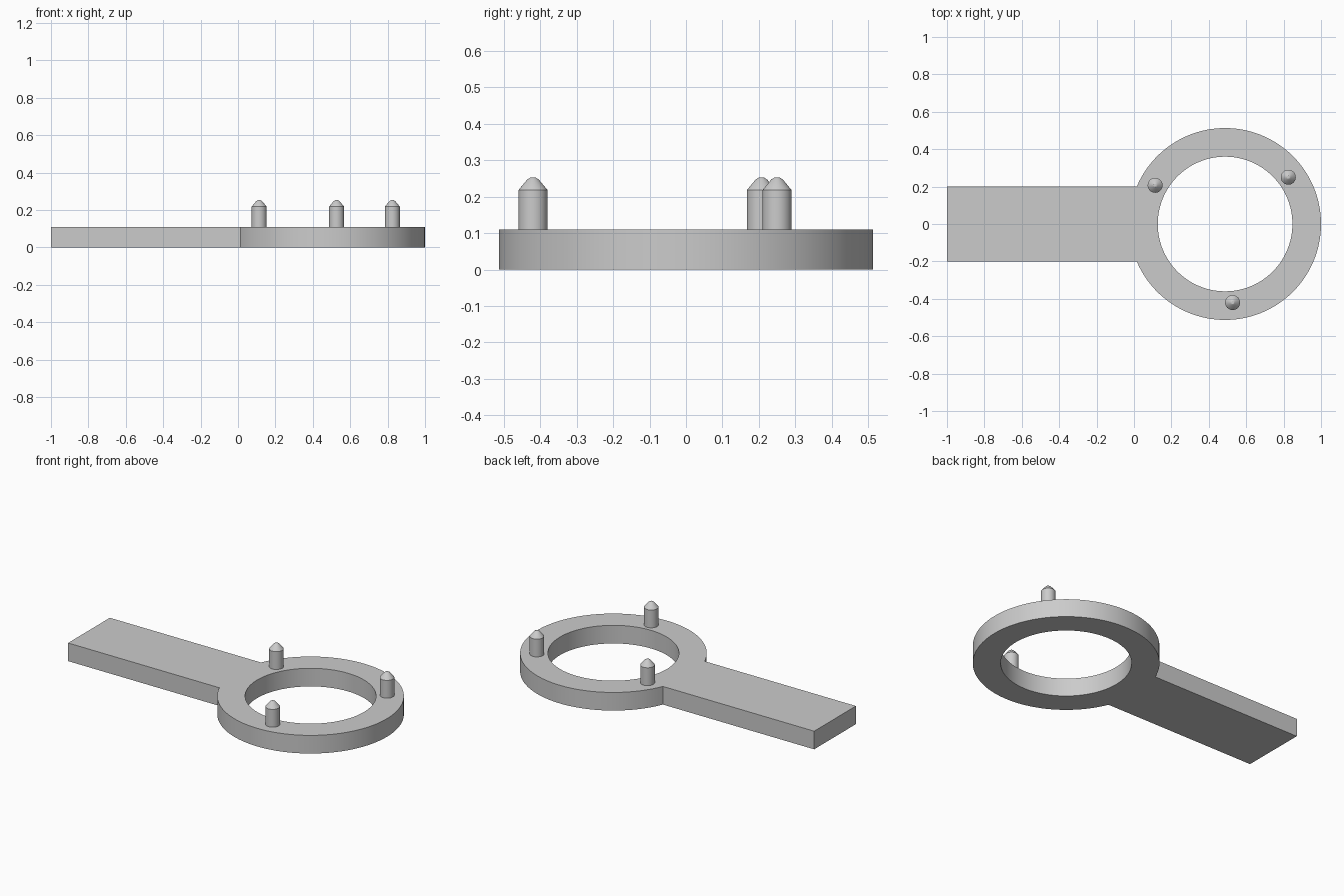
import bpy
import bmesh
from math import asin, cos, sin, pi, radians
from mathutils import Vector

cube = bpy.data.objects.get("Cube")
if cube:
    bpy.data.objects.remove(cube, do_unlink=True)

CENTRE_X, OUTER, INNER = 0.487, 0.513, 0.36
THICK, ARM_HALF, ARM_END = 0.11, 0.2, -1.0

grey = bpy.data.materials.new("light_grey")
grey.use_nodes = True
colour = (0.6, 0.6, 0.6, 1)
grey.diffuse_color = colour
grey.node_tree.nodes["Principled BSDF"].inputs["Base Color"].default_value = colour


def make_object(name, bm):
    mesh = bpy.data.meshes.new(name)
    bm.to_mesh(mesh)
    bm.free()
    mesh.materials.append(grey)
    obj = bpy.data.objects.new(name, mesh)
    bpy.context.collection.objects.link(obj)
    bpy.ops.object.select_all(action='DESELECT')
    obj.select_set(True)
    bpy.context.view_layer.objects.active = obj
    return obj


def arc(radius, start, end, steps):
    angles = [start + (end - start) * i / steps for i in range(steps + 1)]
    return [(CENTRE_X + radius * cos(a), radius * sin(a)) for a in angles]


def add_loop(bm, points):
    verts = [bm.verts.new((x, y, 0)) for x, y in points]
    return [bm.edges.new((v, verts[i - 1])) for i, v in enumerate(verts)]


# Flat plate: ring and handle in one outline, with a round hole
bm = bmesh.new()
join = pi - asin(ARM_HALF / OUTER)
outline = arc(OUTER, -join, join, 96) + [(ARM_END, ARM_HALF), (ARM_END, -ARM_HALF)]
edges = add_loop(bm, outline) + add_loop(bm, arc(INNER, 0, 2 * pi, 96)[:-1])
bmesh.ops.triangle_fill(bm, use_beauty=True, edges=edges, normal=(0, 0, 1))
for face in bm.faces:
    face.normal_update()
    if face.normal.z < 0:
        face.normal_flip()
plate = make_object("ring_and_handle", bm)
solid = plate.modifiers.new("thickness", 'SOLIDIFY')
solid.thickness = THICK
solid.offset = 1
bpy.ops.object.modifier_apply(modifier=solid.name)
bpy.ops.object.shade_smooth_by_angle(angle=radians(25))

# Pins: lathed posts with conical, blunted tips
PROFILE = [(0, 0.1), (0.04, 0.1), (0.04, 0.218), (0.016, 0.247), (0.008, 0.252), (0, 0.252)]
PINS = {"left_pin": (0.825, 0.25), "right_pin": (0.113, 0.207), "front_pin": (0.527, -0.42)}
for name, (x, y) in PINS.items():
    bm = bmesh.new()
    verts = [bm.verts.new((r, 0, z)) for r, z in PROFILE]
    edges = [bm.edges.new(pair) for pair in zip(verts, verts[1:])]
    bmesh.ops.spin(bm, geom=verts + edges, cent=(0, 0, 0), axis=(0, 0, 1),
                   angle=2 * pi, steps=32)
    bmesh.ops.remove_doubles(bm, verts=bm.verts, dist=0.0001)
    bmesh.ops.recalc_face_normals(bm, faces=bm.faces)
    bmesh.ops.translate(bm, verts=bm.verts, vec=Vector((x, y, 0)))
    make_object(name, bm)
    bpy.ops.object.shade_smooth_by_angle(angle=radians(25))
